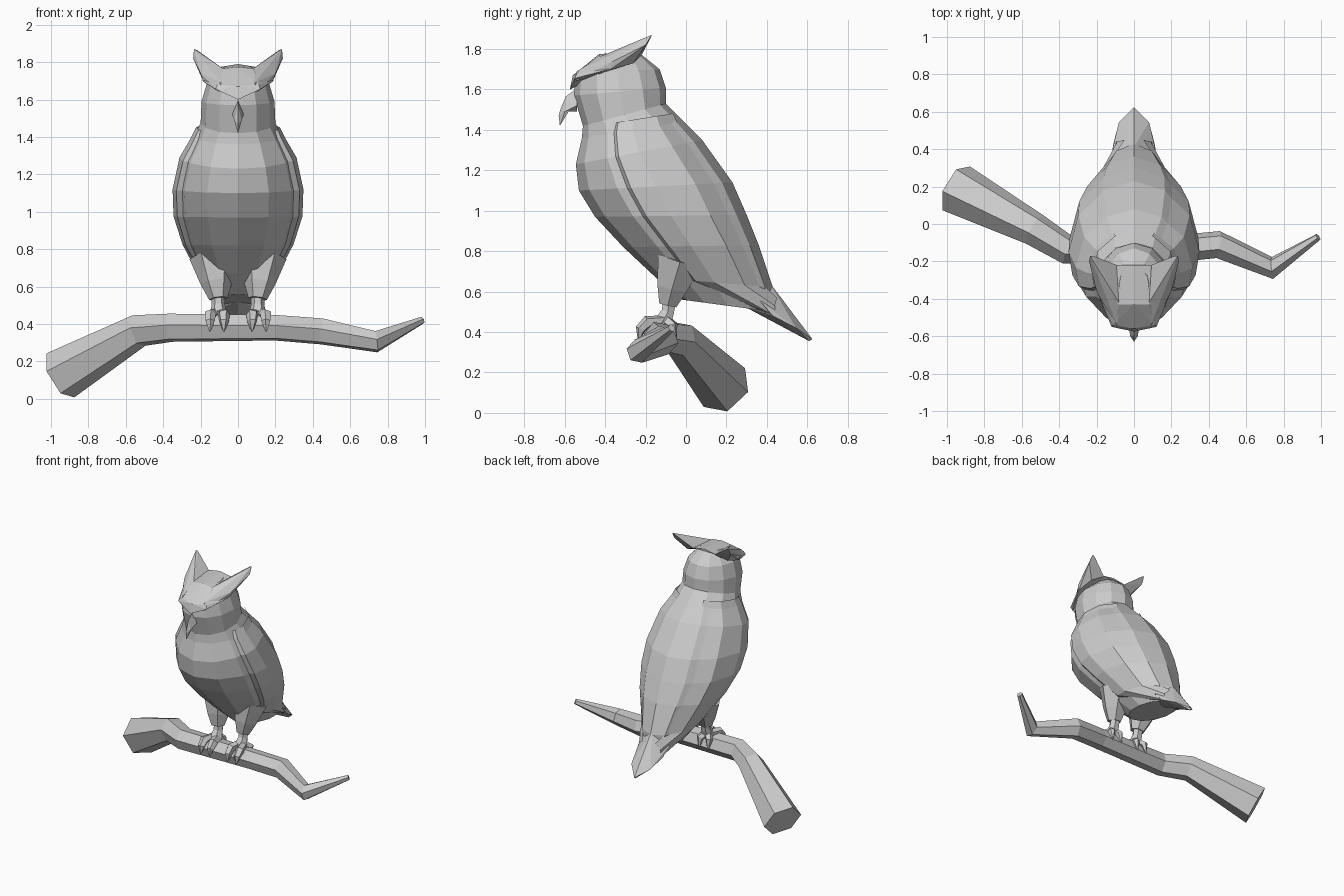
import bpy, bmesh
from math import sin, cos, pi, radians
from mathutils import Vector

if "Cube" in bpy.data.objects:
    bpy.data.objects.remove(bpy.data.objects["Cube"])


def finish(name, bm):
    bmesh.ops.recalc_face_normals(bm, faces=bm.faces)
    me = bpy.data.meshes.new(name)
    bm.to_mesh(me)
    bm.free()
    ob = bpy.data.objects.new(name, me)
    bpy.context.collection.objects.link(ob)
    return ob


def mirror(ob):
    ob.modifiers.new("mirror", 'MIRROR')
    return ob


def loft(name, rings, closed=True, caps=True):
    """Bridge equal-length rings of points."""
    bm = bmesh.new()
    vs = [[bm.verts.new(p) for p in r] for r in rings]
    n = len(vs[0])
    for a, b in zip(vs, vs[1:]):
        for i in range(n if closed else n - 1):
            j = (i + 1) % n
            bm.faces.new((a[i], a[j], b[j], b[i]))
    if caps:
        bm.faces.new(vs[0])
        bm.faces.new(vs[-1])
    return finish(name, bm)


def tube(name, path, n=6, turn=0.0):
    """Tapered tube through (x, y, z, radius) points."""
    pts = [Vector(p[:3]) for p in path]
    rings = []
    side = None
    for i, p in enumerate(pts):
        t = Vector()
        if i:
            t += (p - pts[i - 1]).normalized()
        if i < len(pts) - 1:
            t += (pts[i + 1] - p).normalized()
        t.normalize()
        if side is None:
            side = t.cross(Vector((0, 0, 1)) if abs(t.z) < .9 else Vector((0, 1, 0)))
        side = (side - t * side.dot(t)).normalized()
        up = side.cross(t)
        rings.append([p + path[i][3] * (side * cos(turn + 2 * pi * k / n) + up * sin(turn + 2 * pi * k / n))
                      for k in range(n)])
    return loft(name, rings)


def hull(name, pts, both=False):
    """Convex solid; both=True adds the mirrored points."""
    bm = bmesh.new()
    for x, y, z in pts:
        bm.verts.new((x, y, z))
        if both and x:
            bm.verts.new((-x, y, z))
    res = bmesh.ops.convex_hull(bm, input=bm.verts)
    loose = [v for v in bm.verts if not v.link_faces]
    bmesh.ops.delete(bm, geom=loose, context='VERTS')
    bmesh.ops.dissolve_limit(bm, angle_limit=radians(3), verts=bm.verts, edges=bm.edges)
    return finish(name, bm)


# Body rings: front y, front z, back y, back z, half width
BODY = [(-.42, 1.765, -.23, 1.78, .08), (-.545, 1.68, -.13, 1.70, .165),
        (-.555, 1.57, -.10, 1.61, .195), (-.51, 1.42, -.10, 1.53, .20),
        (-.515, 1.36, -.01, 1.44, .235), (-.545, 1.23, .08, 1.35, .295),
        (-.53, 1.10, .23, 1.14, .33), (-.45, .97, .30, .98, .325),
        (-.31, .82, .36, .83, .28), (-.15, .67, .43, .62, .19),
        (-.02, .56, .43, .50, .12)]


def ring_point(r, deg, s=1.0):
    """Point on a body ring; 0 degrees is the front, 90 is +x."""
    f, b = Vector((0, r[0], r[1])), Vector((0, r[2], r[3]))
    a = radians(deg)
    return (f + b) / 2 + s * ((f - b) / 2 * cos(a) + Vector((r[4] * sin(a), 0, 0)))


loft("body", [[ring_point(r, k * 30) for k in range(12)] for r in BODY])

# Wings: raised shells over the body, running to a point beside the tail
cols = [(66, .95), (72, 1.05), (90, 1.06), (120, 1.04), (152, .99)]
rows = [[ring_point(r, a, s) for a, s in cols] for r in BODY[4:10]]
rows.insert(0, [ring_point(BODY[4], a, s * .9) + Vector((0, 0, .05)) for a, s in cols])
rows.append([(.07, .38, .51), (.09, .41, .49), (.10, .44, .48), (.09, .44, .53), (.05, .45, .57)])
mirror(loft("wings", rows, closed=False, caps=False))

# Tail: ridged wedge
hull("tail", [(0, .41, .65), (.12, .37, .55), (.11, .43, .48), (0, .30, .52),
              (0, .55, .46), (.08, .545, .42), (0, .625, .365), (0, .61, .355)], both=True)

# Crown, brow and ear tufts
hull("brow", [(0, -.575, 1.60), (0, -.56, 1.67), (.12, -.55, 1.655), (.11, -.54, 1.68),
              (.19, -.38, 1.70), (.08, -.43, 1.765), (0, -.43, 1.775),
              (.09, -.22, 1.775), (0, -.22, 1.79)], both=True)
mirror(hull("ear_tufts", [(.10, -.555, 1.64), (.09, -.54, 1.69), (.185, -.38, 1.695),
                          (.20, -.36, 1.74), (.08, -.42, 1.765), (.09, -.22, 1.77),
                          (.17, -.26, 1.73), (.24, -.20, 1.82), (.235, -.17, 1.87),
                          (.22, -.17, 1.865)]))

# Hooked beak
hull("beak_upper", [(0, -.54, 1.605), (.03, -.54, 1.52), (0, -.54, 1.49), (0, -.595, 1.565),
                    (.02, -.60, 1.49), (0, -.622, 1.50)], both=True)
hull("beak_hook", [(.02, -.575, 1.50), (.02, -.60, 1.49), (0, -.622, 1.50),
                   (0, -.63, 1.47), (0, -.624, 1.42)], both=True)

# Legs
mirror(tube("thighs", [(.13, -.03, .76, .13), (.115, -.07, .62, .085), (.105, -.09, .535, .05)], 6))
mirror(tube("shanks", [(.105, -.08, .56, .036), (.105, -.09, .50, .036), (.105, -.12, .44, .05)], 6))

# Toes gripping the branch, two in front and two behind
for tag, x0, x1 in (("inner", .095, .075), ("outer", .12, .15)):
    mirror(tube(tag + "_front_toe", [(x0, -.10, .455, .03), (x1, -.19, .45, .032),
                                     (x1, -.225, .415, .026), (x1, -.235, .36, .004)], 5))
    mirror(tube(tag + "_rear_toe", [(x0, -.10, .455, .03), (x1, -.065, .43, .026),
                                    (x1, -.05, .36, .004)], 5))

# Branch: bent hexagonal limb
tube("branch", [(-.95, .19, .125, .14), (-.53, -.03, .365, .09), (-.36, -.135, .38, .08),
                (.20, -.135, .38, .073), (.45, -.11, .36, .074), (.74, -.235, .305, .06),
                (.985, -.07, .42, .02)], 6, turn=radians(10))
